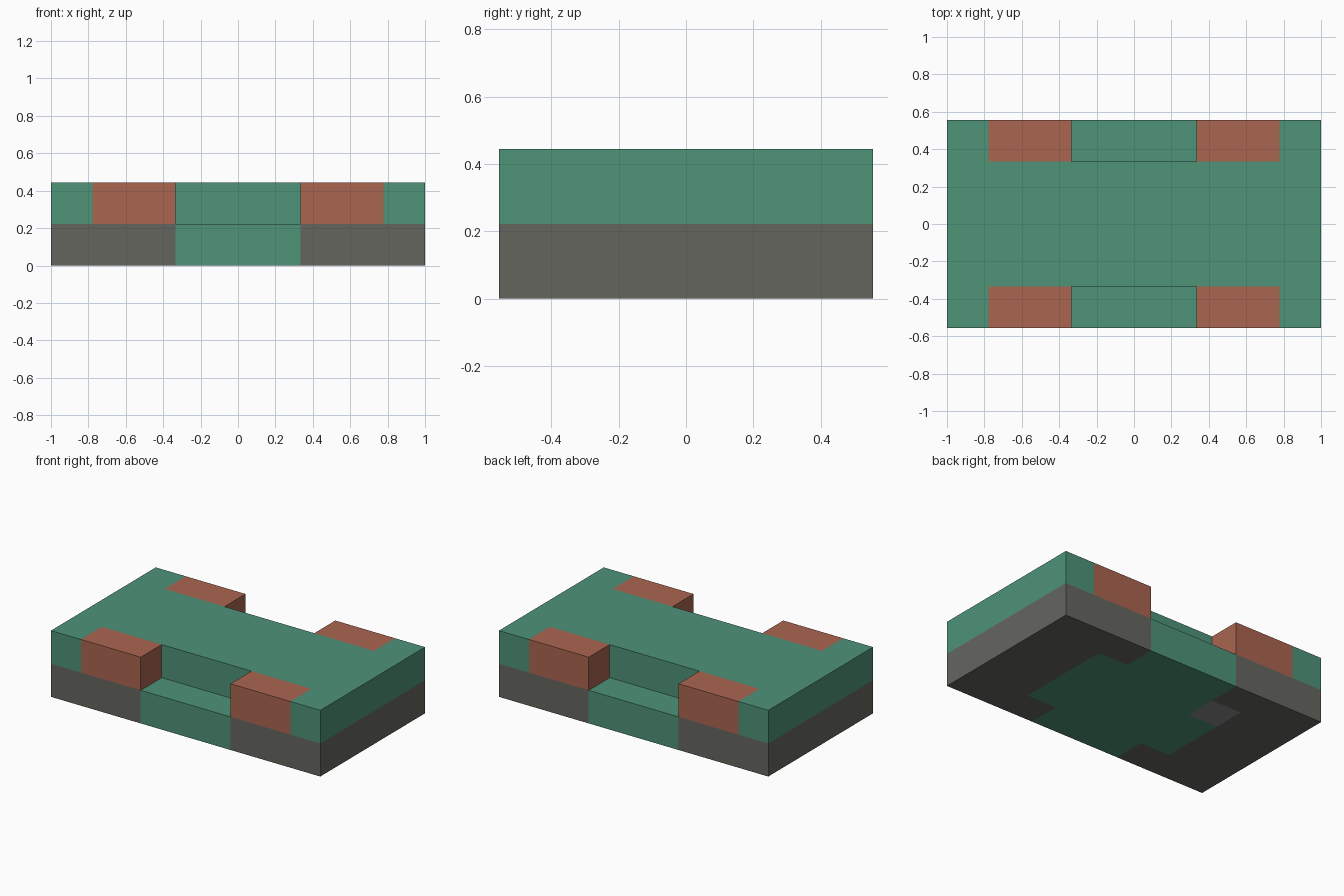
import bpy
import bmesh

U = 1 / 9  # the model sits on a grid of ninths

default = bpy.data.objects.get("Cube")
if default:
    bpy.data.objects.remove(default, do_unlink=True)


def linear(c):
    c /= 255
    return c / 12.92 if c <= 0.04045 else ((c + 0.055) / 1.055) ** 2.4


def material(name, *rgb):
    mat = bpy.data.materials.new(name)
    mat.use_nodes = True
    color = [linear(c) for c in rgb] + [1]
    mat.diffuse_color = color
    mat.node_tree.nodes["Principled BSDF"].inputs["Base Color"].default_value = color
    return mat


green = material("green", 78, 147, 121)
grey = material("dark grey", 101, 101, 95)
pale = material("pale grey", 138, 136, 135)
orange = material("burnt orange", 170, 101, 79)


def prism(name, outline, z0, z1, mat):
    """Extrude a flat outline (grid units) from z0 to z1."""
    bm = bmesh.new()
    face = bm.faces.new([bm.verts.new((x * U, y * U, z0 * U)) for x, y in outline])
    top = bmesh.ops.extrude_face_region(bm, geom=[face])
    moved = [v for v in top["geom"] if isinstance(v, bmesh.types.BMVert)]
    bmesh.ops.translate(bm, verts=moved, vec=(0, 0, (z1 - z0) * U))
    bmesh.ops.recalc_face_normals(bm, faces=bm.faces)
    mesh = bpy.data.meshes.new(name)
    bm.to_mesh(mesh)
    bm.free()
    mesh.materials.append(mat)
    obj = bpy.data.objects.new(name, mesh)
    bpy.context.collection.objects.link(obj)
    return obj


def rect(x0, x1, y0, y1):
    return [(x0, y0), (x1, y0), (x1, y1), (x0, y1)]


def mirror_y(points):
    return points + [(x, -y) for x, y in reversed(points)]


# Lower layer: cross-shaped core, missing the cell that holds the pad
prism("base_core", [(-3, -5), (3, -5), (3, -3), (5, -3), (5, 3), (3, 3), (3, 5),
                    (-3, 5), (-3, 1), (-5, 1), (-5, -3), (-3, -3)], 0, 2, green)
prism("underside_pad", rect(-5, -3, 1, 3), 0, 2, pale)

# Lower layer: C-shaped blocks wrapping the core at each side
for side, s in (("left", 1), ("right", -1)):
    half = [(9 * s, 5), (3 * s, 5), (3 * s, 3), (5 * s, 3)]
    prism(f"{side}_base", mirror_y(half), 0, 2, grey)

# Upper layer: deck reaching the corners at both ends
half = [(-9, 5), (-7, 5), (-7, 3), (7, 3), (7, 5), (9, 5)]
prism("deck", mirror_y(half), 2, 4, green)

# Upper layer: four coloured blocks beside the front and back notches
for end, t in (("front", -1), ("back", 1)):
    for side, s in (("left", 1), ("right", -1)):
        prism(f"{end}_{side}_block", rect(3 * s, 7 * s, 3 * t, 5 * t), 2, 4, orange)
